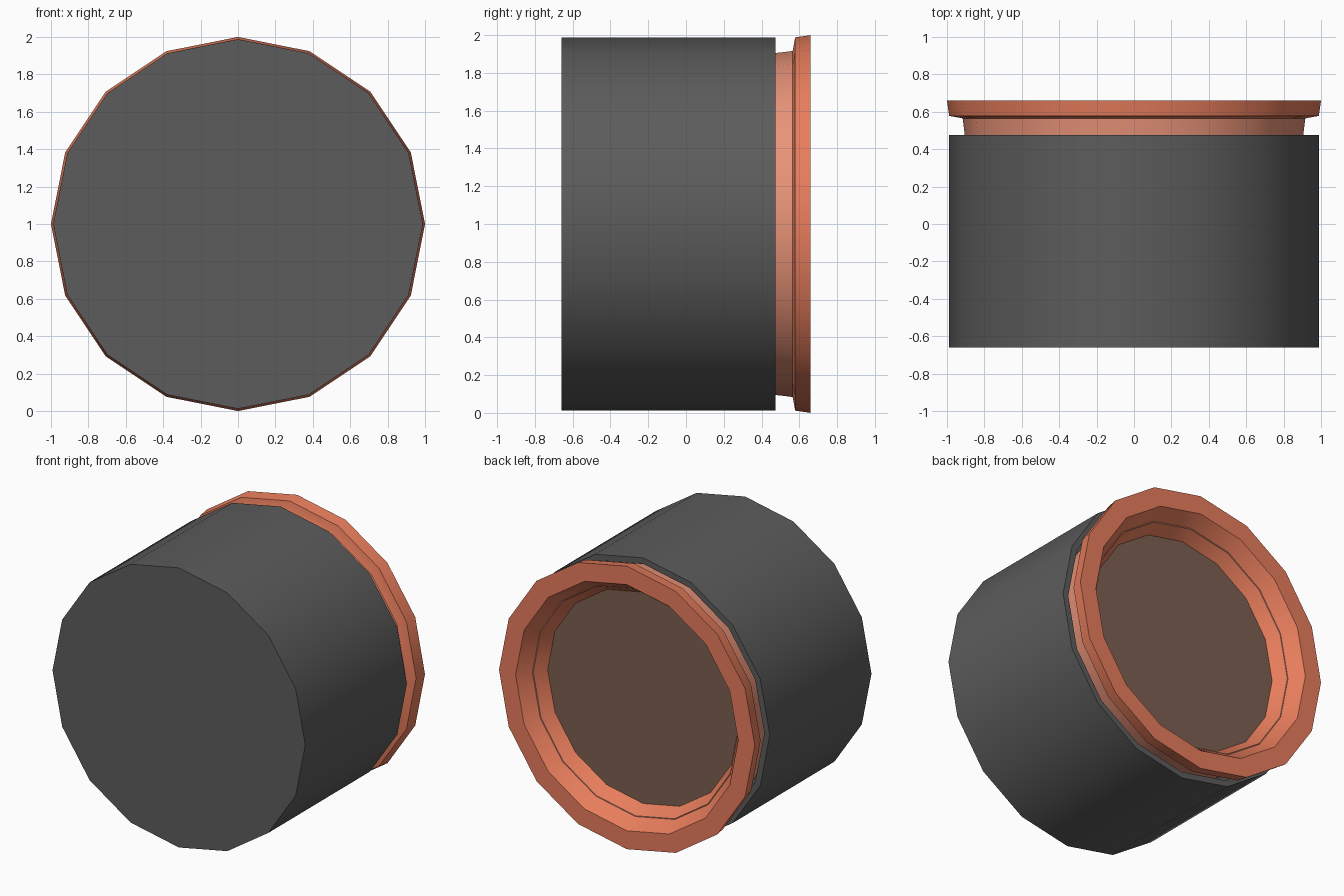
import bpy, bmesh, math

if "Cube" in bpy.data.objects:
    bpy.data.objects.remove(bpy.data.objects["Cube"])

SIDES = 16


def material(name, rgb):
    m = bpy.data.materials.new(name)
    m.diffuse_color = (*rgb, 1.0)
    m.use_nodes = True
    m.node_tree.nodes["Principled BSDF"].inputs["Base Color"].default_value = m.diffuse_color
    return m


GREY = material("dark grey", (0.107, 0.107, 0.107))
ORANGE = material("burnt orange", (0.80, 0.205, 0.107))
LIGHT = material("light orange", (0.80, 0.29, 0.188))
BROWN = material("dark brown", (0.205, 0.117, 0.082))


def lathe(name, profile, mat, cap_start=False, cap_end=False, closed=False):
    """Turn (y, radius) points about the y axis at z = 1; winding runs outward."""
    bm = bmesh.new()
    rings = []
    for y, r in profile:
        rings.append([bm.verts.new((r * math.sin(2 * math.pi * i / SIDES), y,
                                    1 + r * math.cos(2 * math.pi * i / SIDES)))
                      for i in range(SIDES)])
    pairs = list(zip(rings, rings[1:]))
    if closed:
        pairs.append((rings[-1], rings[0]))
    for a, b in pairs:
        for i in range(SIDES):
            j = (i + 1) % SIDES
            bm.faces.new((a[i], b[i], b[j], a[j]))
    if cap_start:
        bm.faces.new(rings[0])
    if cap_end:
        bm.faces.new(rings[-1][::-1])
    if len(profile) > 1:
        bmesh.ops.recalc_face_normals(bm, faces=bm.faces)
    me = bpy.data.meshes.new(name)
    bm.to_mesh(me)
    bm.free()
    me.materials.append(mat)
    ob = bpy.data.objects.new(name, me)
    bpy.context.collection.objects.link(ob)
    bpy.ops.object.select_all(action='DESELECT')
    ob.select_set(True)
    bpy.context.view_layer.objects.active = ob
    bpy.ops.object.shade_smooth_by_angle(angle=math.radians(30))
    return ob


# Drum with a thin lip and a recess around the neck
lathe("drum_body", [(-0.66, 0.988), (0.475, 0.988), (0.475, 0.945), (0.36, 0.945)],
      GREY, cap_start=True, cap_end=True)

# Neck joining the drum to the rim
lathe("neck", [(0.36, 0.895), (0.475, 0.905), (0.565, 0.916), (0.565, 0.80), (0.36, 0.80)],
      LIGHT, closed=True)

# Flared rim with its tapered inner wall
lathe("rim", [(0.562, 0.90), (0.578, 0.988), (0.66, 1.0), (0.66, 0.87),
              (0.475, 0.745), (0.465, 0.78)],
      ORANGE, closed=True)

# Floor inside the rim
lathe("inner_floor", [(0.466, 0.77), (0.478, 0.77)], BROWN, cap_start=True, cap_end=True)
